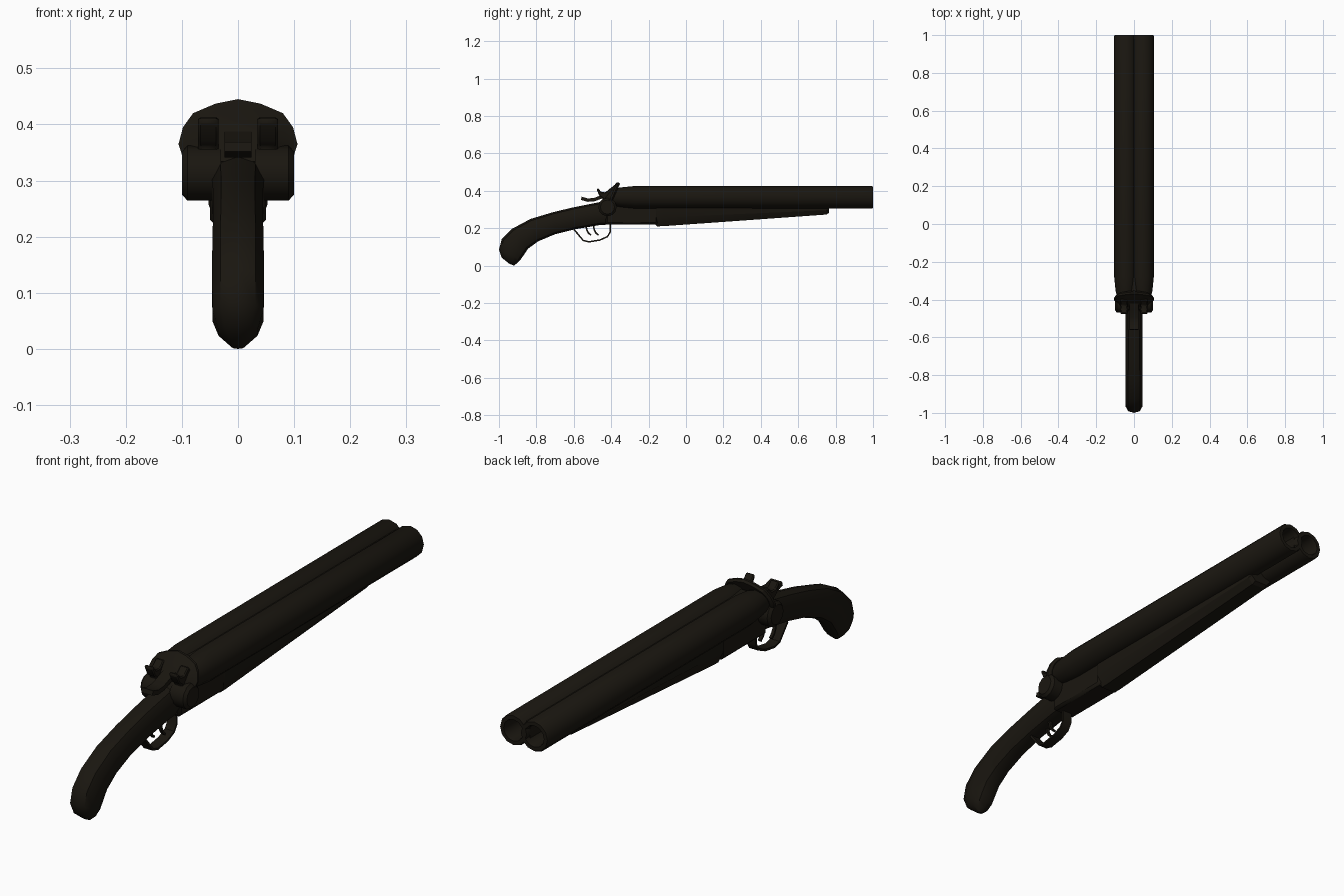
import bpy, bmesh
from math import sin, cos, pi, copysign
from mathutils import Vector

if "Cube" in bpy.data.objects:
    bpy.data.objects.remove(bpy.data.objects["Cube"])

mat = bpy.data.materials.new("dark_metal")
mat.diffuse_color = (0.010, 0.008, 0.005, 1)
mat.use_nodes = True
mat.node_tree.nodes["Principled BSDF"].inputs["Base Color"].default_value = mat.diffuse_color


def finish(name, bm, bevel=0.0, angle=35):
    bmesh.ops.recalc_face_normals(bm, faces=bm.faces)
    me = bpy.data.meshes.new(name)
    bm.to_mesh(me)
    bm.free()
    ob = bpy.data.objects.new(name, me)
    bpy.context.collection.objects.link(ob)
    me.materials.append(mat)
    if bevel:
        m = ob.modifiers.new("bevel", 'BEVEL')
        m.width, m.segments = bevel, 1
    bpy.ops.object.select_all(action='DESELECT')
    ob.select_set(True)
    bpy.context.view_layer.objects.active = ob
    bpy.ops.object.shade_smooth_by_angle(angle=angle * pi / 180)
    return ob


def skin(name, rings, bevel=0.0, angle=35):
    """Bridge equal-sized rings of points and cap both ends."""
    bm = bmesh.new()
    vs = [[bm.verts.new(p) for p in r] for r in rings]
    n = len(vs[0])
    for a, b in zip(vs, vs[1:]):
        for i in range(n):
            j = (i + 1) % n
            bm.faces.new((a[i], a[j], b[j], b[i]))
    bm.faces.new(vs[0])
    bm.faces.new(vs[-1])
    return finish(name, bm, bevel, angle)


def prism(name, outline, x0, x1, bevel=0.0):
    """Extrude a side (y, z) outline across x."""
    return skin(name, [[(x, y, z) for y, z in outline] for x in (x0, x1)], bevel)


def lathe(name, x, z, profile, sides=12):
    """Turn (y, radius) pairs about an axis along y."""
    return skin(name, [[(x + r * cos(2 * pi * i / sides), y, z + r * sin(2 * pi * i / sides))
                        for i in range(sides)] for y, r in profile])


def strip(name, path, x, half_width, thick):
    """Flat band following a (y, z) path."""
    pts = [Vector(p) for p in path]
    rings = []
    for i, p in enumerate(pts):
        t = (pts[min(i + 1, len(pts) - 1)] - pts[max(i - 1, 0)]).normalized()
        n = Vector((-t.y, t.x)) * thick / 2
        rings.append([(x + s * half_width, p.x + k * n.x, p.y + k * n.y)
                      for s, k in ((-1, -1), (1, -1), (1, 1), (-1, 1))])
    return skin(name, rings)


# Barrels with open muzzles
for side, s in (("right", 1), ("left", -1)):
    lathe(side + "_barrel", s * 0.045, 0.365,
          [(-0.39, 0.044), (-0.35, 0.053), (-0.28, 0.06), (0.994, 0.06), (1.0, 0.057),
           (1.0, 0.042), (0.99, 0.039), (0.75, 0.039)])

# Rib filling the groove between the barrels
prism("barrel_rib", [(-0.36, 0.335), (0.98, 0.335), (0.98, 0.405), (-0.36, 0.405)], -0.014, 0.014)

# Receiver and tapered forend
prism("receiver", [(-0.43, 0.22), (-0.15, 0.22), (-0.15, 0.34), (-0.36, 0.37), (-0.43, 0.345)],
      -0.05, 0.05, 0.01)
skin("forend", [[(x * w, y, z) for x, z in
                 ((-1, 0.345), (-1, zb + 0.4 * (0.33 - zb)), (-0.6, zb), (0.6, zb),
                  (1, zb + 0.4 * (0.33 - zb)), (1, 0.345))]
                for y, zb, w in ((-0.165, 0.22, 0.048), (-0.155, 0.21, 0.053), (-0.12, 0.211, 0.053),
                                 (0.75, 0.273, 0.05), (0.765, 0.282, 0.045))], angle=25)

# Curved pistol grip: top point, bottom point, half width
sections = [((-0.38, 0.36), (-0.40, 0.22), 0.048), ((-0.46, 0.34), (-0.46, 0.217), 0.048),
            ((-0.60, 0.312), (-0.59, 0.195), 0.046), ((-0.71, 0.286), (-0.70, 0.168), 0.046),
            ((-0.83, 0.25), (-0.79, 0.13), 0.047), ((-0.93, 0.197), (-0.845, 0.09), 0.048),
            ((-0.985, 0.142), (-0.868, 0.055), 0.048), ((-1.0, 0.085), (-0.885, 0.032), 0.047),
            ((-0.985, 0.042), (-0.90, 0.015), 0.036), ((-0.945, 0.010), (-0.92, 0.0), 0.012)]
rings = []
for top, bot, w in sections:
    c = (Vector(top) + Vector(bot)) / 2
    d = (Vector(top) - Vector(bot)) / 2
    ring = []
    for i in range(10):
        a = 2 * pi * i / 10
        u, v = (copysign(abs(f) ** 0.8, f) for f in (cos(a), sin(a)))
        ring.append((w * v, c.x + d.x * u, c.y + d.y * u))
    rings.append(ring)
skin("grip", rings, angle=40)

# Arched standing breech leaning forward at the top
half = [(0.0, 0.445), (0.04, 0.437), (0.08, 0.42), (0.098, 0.395), (0.106, 0.365), (0.095, 0.33), (0.05, 0.315)]
arch = half + [(-x, z) for x, z in reversed(half[1:])]
skin("standing_breech", [[(x * k, y + 0.4 * (z - 0.365), 0.365 + (z - 0.365) * k) for x, z in arch]
                         for y, k in ((-0.435, 0.62), (-0.412, 0.85), (-0.402, 1), (-0.392, 1), (-0.385, 0.9))],
     angle=25)

for side, s in (("right", 1), ("left", -1)):
    # Side lock drums
    skin(side + "_lock_drum", [[(s * x, -0.42 + r * cos(2 * pi * i / 12), 0.313 + r * sin(2 * pi * i / 12))
                                for i in range(12)]
                               for x, r in ((0.03, 0.049), (0.09, 0.049), (0.1, 0.038))])
    # Hammers with a thumb spur
    prism(side + "_hammer", [(-0.445, 0.33), (-0.395, 0.33), (-0.385, 0.395), (-0.405, 0.415),
                             (-0.43, 0.392), (-0.452, 0.393), (-0.472, 0.415), (-0.478, 0.405),
                             (-0.462, 0.372), (-0.445, 0.36)], s * 0.035, s * 0.071, 0.004)

# Opening lever on the top
strip("top_lever", [(-0.40, 0.385), (-0.45, 0.368), (-0.49, 0.353), (-0.525, 0.35), (-0.56, 0.36)],
      0, 0.024, 0.018)

# Trigger guard and two triggers
strip("trigger_guard", [(-0.60, 0.195), (-0.575, 0.165), (-0.55, 0.135), (-0.52, 0.127), (-0.46, 0.137),
                        (-0.42, 0.155), (-0.405, 0.18), (-0.405, 0.225)], 0, 0.02, 0.008)
for name, x, y in (("front_trigger", 0.01, -0.49), ("rear_trigger", -0.01, -0.53)):
    strip(name, [(y - 0.005, 0.215), (y, 0.19), (y + 0.008, 0.175), (y + 0.022, 0.162)], x, 0.006, 0.008)
